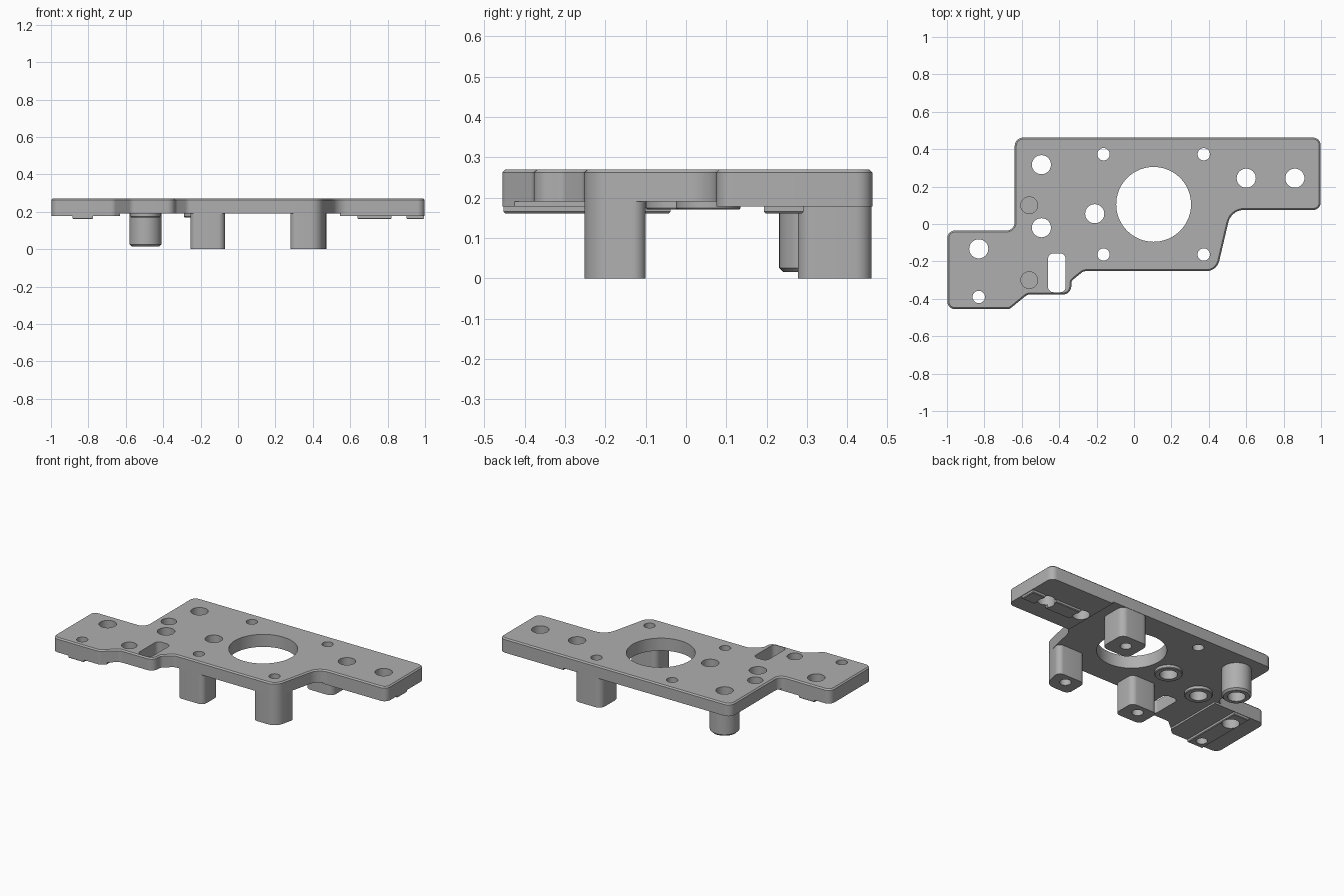
import bpy, bmesh, math
from mathutils import Vector

cube = bpy.data.objects.get("Cube")
if cube:
    bpy.data.objects.remove(cube, do_unlink=True)

metal = bpy.data.materials.new("plain grey metal")
metal.use_nodes = True
grey = (0.43, 0.43, 0.43, 1)
metal.diffuse_color = grey
metal.node_tree.nodes["Principled BSDF"].inputs["Base Color"].default_value = grey

TOP, UNDER, PAD, RAIL = 0.27, 0.19, 0.178, 0.161


def fillet(corners, steps=7):
    """Round each (x, y, radius) corner with an arc."""
    out = []
    for i, (x, y, r) in enumerate(corners):
        p = Vector((x, y))
        a = (Vector(corners[i - 1][:2]) - p).normalized()
        b = (Vector(corners[(i + 1) % len(corners)][:2]) - p).normalized()
        if r == 0:
            out.append(p)
            continue
        half = a.angle(b) / 2
        c = p + (a + b).normalized() * (r / math.sin(half))
        start = p + a * (r / math.tan(half)) - c
        end = p + b * (r / math.tan(half)) - c
        sweep = start.angle_signed(end)
        for k in range(steps + 1):
            t = -sweep * k / steps
            out.append(c + Vector((start.x * math.cos(t) - start.y * math.sin(t),
                                   start.x * math.sin(t) + start.y * math.cos(t))))
    return out


def box(x0, x1, y0, y1, r=0):
    return fillet([(x0, y0, r), (x1, y0, r), (x1, y1, r), (x0, y1, r)])


def circle(x, y, r, n=40):
    return [Vector((x + r * math.cos(2 * math.pi * i / n),
                    y + r * math.sin(2 * math.pi * i / n))) for i in range(n)]


def fill_prism(bm, pts, z0, z1):
    """Extrude a flat profile; return its lower and upper faces."""
    low = bm.faces.new([bm.verts.new((p.x, p.y, z0)) for p in pts])
    new = bmesh.ops.extrude_face_region(bm, geom=[low], use_keep_orig=True)["geom"]
    verts = [g for g in new if isinstance(g, bmesh.types.BMVert)]
    bmesh.ops.translate(bm, verts=verts, vec=(0, 0, z1 - z0))
    high = next(g for g in new if isinstance(g, bmesh.types.BMFace))
    return low, high


def finish(name, bm):
    bmesh.ops.recalc_face_normals(bm, faces=bm.faces)
    mesh = bpy.data.meshes.new(name)
    bm.to_mesh(mesh)
    bm.free()
    mesh.materials.append(metal)
    obj = bpy.data.objects.new(name, mesh)
    bpy.context.collection.objects.link(obj)
    return obj


def prism(name, pts, z0, z1, low_chamfer=0, high_chamfer=0):
    bm = bmesh.new()
    low, high = fill_prism(bm, pts, z0, z1)
    for edges, size in ((list(low.edges), low_chamfer), (list(high.edges), high_chamfer)):
        if size:
            bmesh.ops.bevel(bm, geom=edges, offset=size, segments=1,
                            affect="EDGES", profile=0.5)
    return finish(name, bm)


parts = []

# Main plate
outline = [(-0.638, 0.462, 0.045), (-0.638, -0.035, 0.045), (-0.998, -0.035, 0.04),
           (-0.998, -0.455, 0.04), (-0.665, -0.455, 0.04), (-0.57, -0.377, 0.04),
           (-0.335, -0.377, 0.045), (-0.335, -0.305, 0.03), (-0.27, -0.252, 0.04),
           (0.443, -0.252, 0.07), (0.52, 0.075, 0.085), (0.998, 0.075, 0.04),
           (0.998, 0.462, 0.04)]
parts.append(prism("main_plate", fillet(outline), UNDER, TOP, 0, 0.008))

# Raised underside of both arms
parts.append(prism("right_arm_underside", fillet(
    [(-0.998, -0.455, 0.04), (-0.665, -0.455, 0.03), (-0.63, -0.425, 0),
     (-0.63, -0.035, 0), (-0.998, -0.035, 0.04)]), PAD, UNDER))
parts.append(prism("left_arm_underside", fillet(
    [(0.545, 0.075, 0), (0.998, 0.075, 0.04), (0.998, 0.462, 0.04),
     (0.545, 0.462, 0)]), PAD, UNDER))

# Locating rails
parts.append(prism("left_rail_inner", box(0.64, 0.82, 0.193, 0.291), RAIL, PAD, 0.004))
parts.append(prism("left_rail_outer", box(0.9, 0.994, 0.193, 0.291), RAIL, PAD, 0.004))
parts.append(prism("right_rail", box(-0.885, -0.775, -0.452, -0.038), RAIL, PAD, 0.004))

# Legs
parts.append(prism("front_right_leg", box(-0.255, -0.07, -0.252, -0.1, 0.035), 0, UNDER + 0.01))
parts.append(prism("front_left_leg", fillet(
    [(0.28, -0.252, 0.035), (0.443, -0.252, 0.07), (0.478, -0.1, 0.03),
     (0.28, -0.1, 0.035)]), 0, UNDER + 0.01))
parts.append(prism("back_left_leg", box(0.28, 0.473, 0.277, 0.46, 0.04), 0, UNDER + 0.01))

# Round bosses
parts.append(prism("tall_boss", circle(-0.495, 0.317, 0.086), 0.015, UNDER + 0.01, 0.011))
for name, x, y in (("inner_collar", -0.21, 0.055), ("outer_collar", -0.495, -0.02)):
    parts.append(prism(name, circle(x, y, 0.08), 0.17, UNDER + 0.01, 0.004))

# Hole cutters
bm = bmesh.new()
fill_prism(bm, circle(0.105, 0.105, 0.2, 72), -0.1, 0.4)
for x, y in ((-0.163, 0.373), (0.373, 0.373), (-0.163, -0.163), (0.373, -0.163), (-0.83, -0.39)):
    fill_prism(bm, circle(x, y, 0.033), -0.1, 0.4)
for x, y in ((-0.495, 0.317), (-0.495, -0.02), (-0.21, 0.055),
             (0.6, 0.245), (0.86, 0.245), (-0.83, -0.133)):
    fill_prism(bm, circle(x, y, 0.051), -0.1, 0.4)
for y in (0.1, -0.3):
    fill_prism(bm, circle(-0.56, y, 0.045), 0.21, 0.4)
fill_prism(bm, box(-0.46, -0.365, -0.365, -0.157, 0.03), -0.1, 0.4)
cutter = finish("hole_cutter", bm)
cutter.hide_render = True

# Cut every part, then shade
for obj in parts:
    bpy.ops.object.select_all(action="DESELECT")
    obj.select_set(True)
    bpy.context.view_layer.objects.active = obj
    mod = obj.modifiers.new("holes", "BOOLEAN")
    mod.operation = "DIFFERENCE"
    mod.solver = "EXACT"
    mod.object = cutter
    bpy.ops.object.modifier_apply(modifier=mod.name)
    bpy.ops.object.shade_smooth_by_angle(angle=math.radians(30))
bpy.data.objects.remove(cutter, do_unlink=True)
